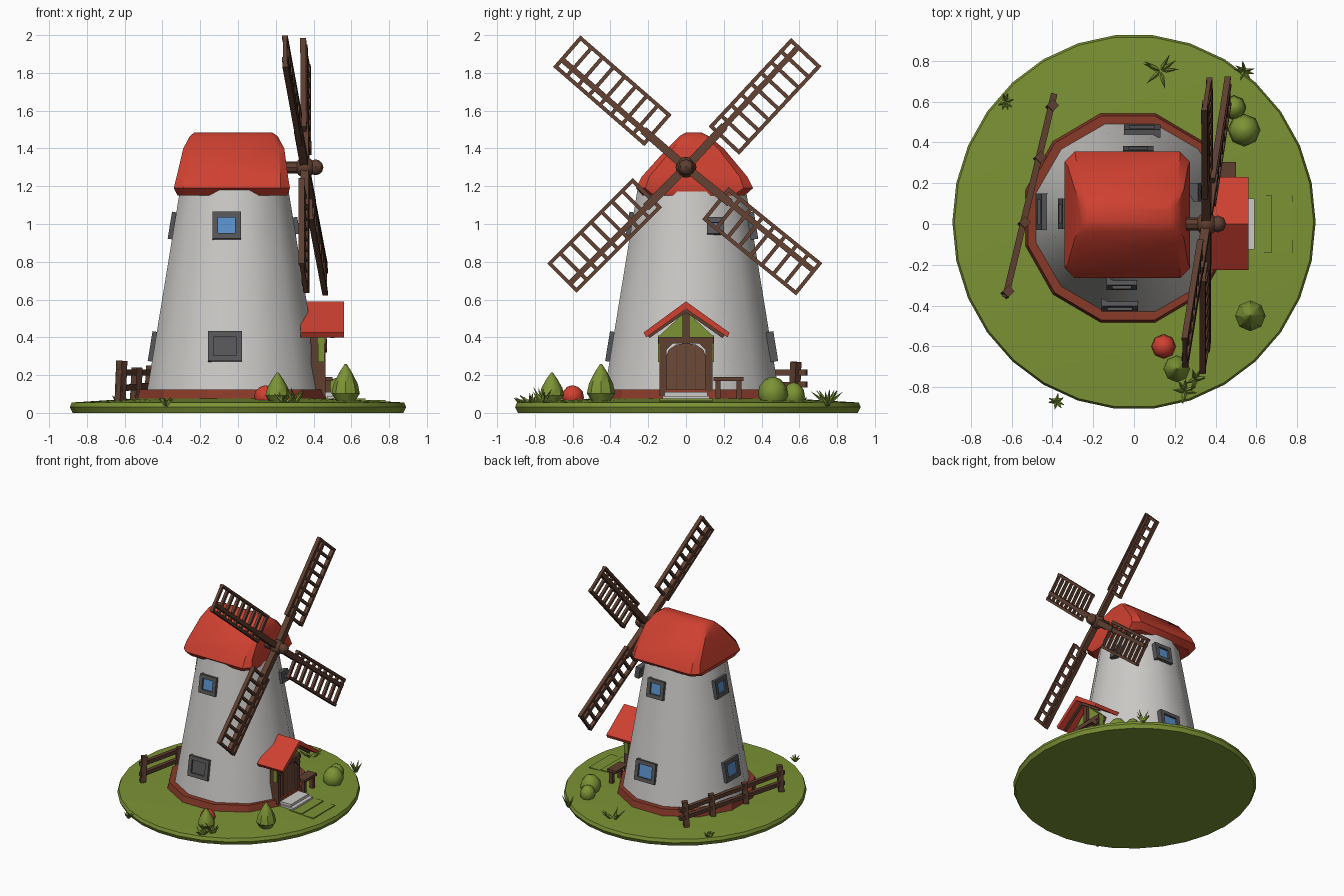
import bpy, bmesh, math, random
from mathutils import Matrix, Vector

if "Cube" in bpy.data.objects:
    bpy.data.objects.remove(bpy.data.objects["Cube"])

random.seed(4)

def material(name, r, g, b):
    m = bpy.data.materials.new(name)
    m.diffuse_color = (r, g, b, 1)
    m.use_nodes = True
    m.node_tree.nodes["Principled BSDF"].inputs["Base Color"].default_value = m.diffuse_color
    return m

RED = material("roof red", 0.62, 0.052, 0.03)
GREEN = material("grass green", 0.20, 0.29, 0.035)
WHITE = material("plaster", 0.60, 0.59, 0.57)
WOOD = material("dark wood", 0.115, 0.05, 0.03)
DOOR = material("door wood", 0.15, 0.068, 0.038)
BRICK = material("brick base", 0.25, 0.042, 0.022)
STONE = material("window stone", 0.095, 0.095, 0.1)
GLASS = material("glass blue", 0.10, 0.28, 0.60)

def finish(name, bm, mat, smooth=None):
    bmesh.ops.recalc_face_normals(bm, faces=bm.faces)
    me = bpy.data.meshes.new(name)
    bm.to_mesh(me)
    bm.free()
    me.materials.append(mat)
    ob = bpy.data.objects.new(name, me)
    bpy.context.collection.objects.link(ob)
    if smooth:
        bpy.context.view_layer.objects.active = ob
        ob.select_set(True)
        bpy.ops.object.shade_smooth_by_angle(angle=math.radians(smooth))
        ob.select_set(False)
    return ob

def boxes(name, mat, items, M=Matrix.Identity(4)):
    """items: (centre, size) in the frame M"""
    bm = bmesh.new()
    for c, s in items:
        bmesh.ops.create_cube(bm, size=1, matrix=M @ Matrix.Translation(c) @ Matrix.Diagonal((*s, 1)))
    return finish(name, bm, mat)

def beams(name, mat, items):
    """items: (start, end, thickness)"""
    bm = bmesh.new()
    for p, q, t in items:
        p, q = Vector(p), Vector(q)
        R = (q - p).to_track_quat('Z', 'Y').to_matrix().to_4x4()
        bmesh.ops.create_cube(bm, size=1, matrix=Matrix.Translation((p + q) / 2) @ R
                              @ Matrix.Diagonal((t, t, (q - p).length, 1)))
    return finish(name, bm, mat)

def loft(name, rings, mat, smooth=None):
    bm = bmesh.new()
    vs = [[bm.verts.new(p) for p in r] for r in rings]
    n = len(vs[0])
    for a, b in zip(vs, vs[1:]):
        for i in range(n):
            bm.faces.new((a[i], a[(i + 1) % n], b[(i + 1) % n], b[i]))
    bm.faces.new(vs[0])
    bm.faces.new(vs[-1])
    return finish(name, bm, mat, smooth)

def ring(cx, cy, rx, ry, z, n, phase=0.0):
    return [(cx + rx * math.cos(2 * math.pi * (i + phase) / n),
             cy + ry * math.sin(2 * math.pi * (i + phase) / n), z) for i in range(n)]

def prism_x(name, yz, x0, x1, mat):
    return loft(name, [[(x, y, z) for y, z in yz] for x in (x0, x1)], mat)

# ground disc
loft("ground", [ring(0, .01, .875, .905, 0, 30), ring(0, .01, .89, .92, .03, 30),
                ring(0, .01, .88, .91, .055, 30), ring(-.02, .03, .55, .55, .075, 30)], GREEN, 40)

# tower body and base ring
CX, CY, N = -.02, .03, 12
K = 1 / math.cos(math.pi / N)
def apothem(z):
    return .46 - (z - .12) * .163
loft("base_ring", [ring(CX - .01, CY, .51 * K, .52 * K, .04, N, .5),
                   ring(CX - .01, CY, .49 * K, .50 * K, .125, N, .5)], BRICK)
loft("tower", [ring(CX, CY, apothem(z) * K, apothem(z) * K, z, N, .5)
               for z in (.1, .45, .8, 1.18)], WHITE, 40)

# cap roof: rounded rectangles stacked by height
def rounded(x0, x1, y0, y1, z, c):
    return [(x0 + c, y0, z), (x1 - c, y0, z), (x1, y0 + c, z), (x1, y1 - c, z),
            (x1 - c, y1, z), (x0 + c, y1, z), (x0, y1 - c, z), (x0, y0 + c, z)]
loft("cap_roof", [rounded(*a) for a in (
    (-.32, .26, -.23, .31, 1.15, .06), (-.34, .275, -.265, .355, 1.19, .05),
    (-.325, .265, -.235, .325, 1.25, .04), (-.29, .245, -.10, .20, 1.40, .03),
    (-.255, .21, -.035, .12, 1.465, .025), (-.23, .18, .0, .08, 1.485, .015))], RED, 35)

# windows: local x along wall, y outward, z up the slope
def window(name, ang, along, z, w, h, pane=GLASS):
    slope = math.atan(.163)
    M = (Matrix.Translation((CX, CY, 0)) @ Matrix.Rotation(math.radians(ang) - math.pi / 2, 4, 'Z')
         @ Matrix.Translation((along, apothem(z), z)) @ Matrix.Rotation(slope, 4, 'X'))
    t = .03
    boxes(name + "_frame", STONE, [((s * (w - t) / 2, .003, 0), (t, .04, h)) for s in (-1, 1)]
          + [((0, .003, s * (h - t) / 2), (w - 2 * t, .04, t)) for s in (-1, 1)], M)
    boxes(name + "_pane", pane, [((0, .004, 0), (w - 2 * t, .009, h - 2 * t))], M)
window("front_upper_window", 270, .04, .99, .15, .145)
window("front_lower_window", 270, .05, .35, .18, .16, STONE)
window("back_upper_window", 90, .04, .99, .15, .145)
window("back_lower_window", 90, .06, .35, .18, .16)
window("left_upper_window", 180, .02, .99, .15, .145)
window("left_lower_window", 180, .03, .35, .18, .16)
window("right_upper_window", 0, -.125, .99, .09, .09)

# sail hub and shaft
bm = bmesh.new()
bmesh.ops.create_uvsphere(bm, u_segments=10, v_segments=8, radius=.055,
                          matrix=Matrix.Translation((.355, 0, 1.3)))
bmesh.ops.create_uvsphere(bm, u_segments=8, v_segments=6, radius=.042,
                          matrix=Matrix.Translation((.41, 0, 1.3)))
bmesh.ops.create_cone(bm, cap_ends=True, segments=8, radius1=.032, radius2=.032, depth=.2,
                      matrix=Matrix.Translation((.26, 0, 1.3)) @ Matrix.Rotation(math.pi / 2, 4, 'Y'))
finish("sail_hub", bm, WOOD, 40)

# four lattice sails on a slightly tilted plane
for k, deg in enumerate((47, 139, 225, 321)):
    c, s = math.cos(math.radians(deg)), math.sin(math.radians(deg))
    tilt = lambda y, z: .085 * (y - z)
    U, V = Vector((tilt(c, s), c, s)), Vector((tilt(-s, c), -s, c))
    W = Vector((1, 0, 0))
    M = Matrix.Translation((.355, 0, 1.3)) @ Matrix((U, V, W)).transposed().to_4x4()
    parts = [((.44, 0, 0), (.87, .03, .034)), ((.15, 0, 0), (.3, .044, .044)),
             ((.56, .05, 0), (.64, .02, .03)), ((.56, -.15, 0), (.64, .02, .03))]
    parts += [((.25 + i * .0775, -.05, 0), (.02, .2, .022)) for i in range(9)]
    boxes("sail_%d" % (k + 1), WOOD, parts, M)

# porch roof, gable, posts and door
prism_x("porch_roof", [(-.225, .425), (0, .59), (.23, .425), (.22, .40), (0, .55), (-.21, .40)],
        .33, .56, RED)
prism_x("gable_moss", [(-.15, .40), (0, .54), (.15, .40)], .36, .45, GREEN)
boxes("porch_moss", GREEN, [((.44, s * .143, .34), (.035, .012, .14)) for s in (-1, 1)])
boxes("door_frame", WOOD, [((.425, s * .122, .245), (.075, .036, .31)) for s in (-1, 1)]
      + [((.425, 0, .385), (.085, .29, .035))])
beams("gable_braces", WOOD, [((.455, 0, .40), (.455, 0, .53), .035),
                             ((.455, -.13, .33), (.455, -.08, .38), .03),
                             ((.455, .13, .33), (.455, .08, .38), .03),
                             ((.50, -.2, .405), (.50, 0, .545), .022),
                             ((.50, .2, .405), (.50, 0, .545), .022)])
arch = [(.105 * math.cos(a * math.pi / 6), .30 + .07 * math.sin(a * math.pi / 6)) for a in range(7)]
prism_x("door", [(-.105, .10), (.105, .10)] + arch, .38, .445, DOOR)
boxes("door_grooves", WOOD, [((.445, y, .23), (.006, .007, .25)) for y in (-.05, 0, .05)])

# stone doorstep and grassy steps
boxes("doorstep", WHITE, [((.49, 0, .085), (.14, .23, .05)), ((.53, 0, .07), (.12, .25, .04))])
boxes("grass_steps", GREEN, [((.62, 0, .05), (.11, .28, .05)), ((.71, 0, .045), (.14, .28, .045))])

# bench beside the door
boxes("bench", WOOD, [((.46, .225, .18), (.08, .16, .022)), ((.475, .17, .12), (.03, .025, .11)),
                      ((.475, .28, .12), (.03, .025, .11))])

# leaning fence at the back left
A, B = Vector((-.625, -.34, 0)), Vector((-.40, .60, 0))
D = (B - A).normalized()
fence = []
for t, h in ((0, .275), (.36, .24), (.7, .25), (.97, .27)):
    p = A.lerp(B, t)
    fence.append((p + Vector((0, 0, .04)), p + Vector((.01, .01, h)), .042))
for z0, z1 in ((.215, .215), (.13, .15)):
    fence.append((A - D * .02 + Vector((0, 0, z0)), B + D * .04 + Vector((0, 0, z1)), .032))
beams("fence", WOOD, fence)

# bushes and the red cap
def bush(name, x, y, r, top, mat=GREEN, pointed=True):
    h = top - .05
    prof = ((.55, 0), (1, .25), (.85, .5), (.45, .78), (.06, 1)) if pointed else \
           ((.7, 0), (1, .3), (.9, .65), (.5, .92), (.1, 1))
    loft(name, [ring(x, y, r * k, r * k, .05 + h * t, 8) for k, t in prof], mat, 40)
bush("bush_right", .57, -.45, .075, .26)
bush("bush_front", .21, -.71, .065, .215)
bush("bush_back_a", .54, .46, .08, .19, pointed=False)
bush("bush_back_b", .49, .57, .06, .16, pointed=False)
bush("red_mushroom", .145, -.6, .06, .145, RED, False)

# grass tufts made of thin leaning blades
def tuft(name, x, y, spread, h, n=7):
    bm = bmesh.new()
    for i in range(n):
        a = 2 * math.pi * i / n + random.random()
        d = Vector((math.cos(a) * spread, math.sin(a) * spread, h * random.uniform(.6, 1)))
        base = Vector((x, y, .045))
        R = d.to_track_quat('Z', 'Y').to_matrix().to_4x4()
        bmesh.ops.create_cone(bm, cap_ends=True, segments=4, radius1=.014, radius2=.001,
                              depth=d.length, matrix=Matrix.Translation(base + d / 2) @ R)
    finish(name, bm, GREEN)
for i, t in enumerate(((-.63, .6, .04, .05), (.54, .75, .05, .08), (-.38, -.87, .04, .04),
                       (.13, .75, .09, .09), (.25, -.82, .06, .07), (.30, -.76, .05, .09))):
    tuft("grass_tuft_%d" % (i + 1), *t)
